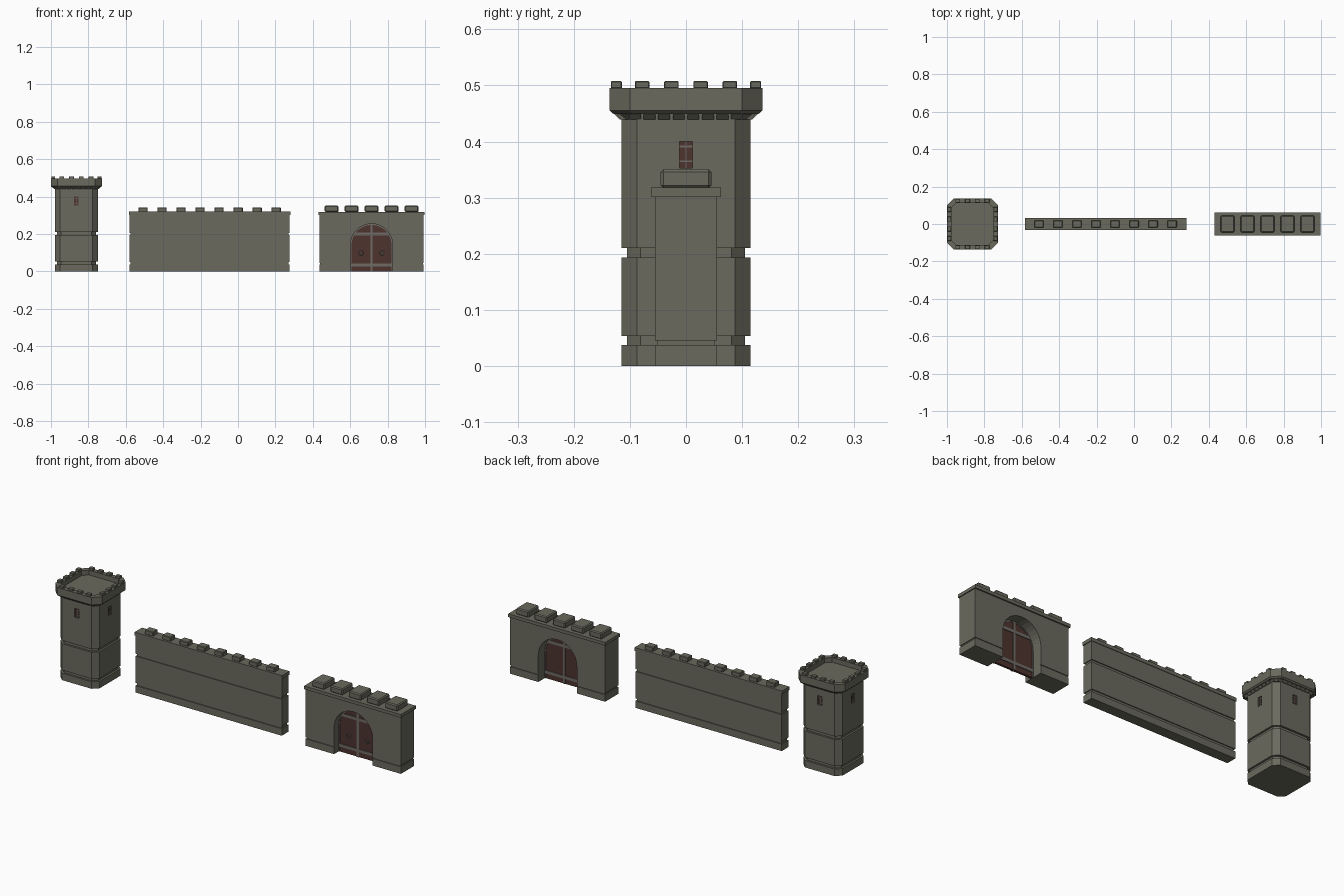
import bpy, bmesh, math
from mathutils import Matrix, Vector

if "Cube" in bpy.data.objects:
    bpy.data.objects.remove(bpy.data.objects["Cube"])


def material(name, rgb):
    m = bpy.data.materials.new(name)
    m.diffuse_color = (*rgb, 1)
    m.use_nodes = True
    m.node_tree.nodes["Principled BSDF"].inputs["Base Color"].default_value = m.diffuse_color
    return m


STONE = material("grey stone", (0.145, 0.143, 0.112))
WOOD = material("dark red wood", (0.075, 0.034, 0.028))
IRON = material("worn iron", (0.16, 0.145, 0.13))


def finish(name, bm, mat, loc=(0, 0, 0)):
    bmesh.ops.recalc_face_normals(bm, faces=bm.faces[:])
    me = bpy.data.meshes.new(name)
    bm.to_mesh(me)
    bm.free()
    me.materials.append(mat)
    ob = bpy.data.objects.new(name, me)
    ob.location = loc
    bpy.context.collection.objects.link(ob)
    return ob


def box(bm, centre, size, rot=0):
    mat = (Matrix.Rotation(rot, 4, 'Z') @ Matrix.Translation(centre)
           @ Matrix.Diagonal((*size, 1)))
    return bmesh.ops.create_cube(bm, size=1, matrix=mat)


def loft(rings):
    """Stack of rectangles (half x, half y, corner chamfer, z), capped."""
    bm = bmesh.new()
    prev = None
    for hx, hy, c, z in rings:
        pts = []
        for sx, sy in ((1, 1), (-1, 1), (-1, -1), (1, -1)):
            if c == 0:
                pts.append((sx * hx, sy * hy))
            else:
                pair = [(sx * hx, sy * (hy - c)), (sx * (hx - c), sy * hy)]
                pts += pair if sx * sy > 0 else pair[::-1]
        ring = [bm.verts.new((x, y, z)) for x, y in pts]
        n = len(ring)
        if prev:
            for i in range(n):
                bm.faces.new((prev[i], prev[(i + 1) % n], ring[(i + 1) % n], ring[i]))
        else:
            bm.faces.new(ring)
        prev = ring
    bm.faces.new(prev)
    return bm


def prism(bm, pts, v0, extrude):
    """Extrude a polygon of 3D points along a vector."""
    a = [bm.verts.new(Vector(p) + Vector(v0)) for p in pts]
    b = [bm.verts.new(v.co + Vector(extrude)) for v in a]
    n = len(a)
    bm.faces.new(a)
    bm.faces.new(b[::-1])
    for i in range(n):
        bm.faces.new((a[i], a[(i + 1) % n], b[(i + 1) % n], b[i]))


def cut(target, cutter):
    cutter.hide_render = True
    mod = target.modifiers.new("cut", 'BOOLEAN')
    mod.operation, mod.solver, mod.object = 'DIFFERENCE', 'EXACT', cutter
    bpy.context.view_layer.objects.active = target
    bpy.ops.object.modifier_apply(modifier=mod.name)
    bpy.data.objects.remove(cutter)


def merlon_row(name, count, pitch, size, z, loc, bevel):
    bm = bmesh.new()
    for i in range(count):
        box(bm, ((i - (count - 1) / 2) * pitch, 0, z + size[2] / 2), size)
    bmesh.ops.bevel(bm, geom=bm.edges[:], offset=bevel, segments=1, affect='EDGES')
    return finish(name, bm, STONE, loc)


def grooves(hx, hy, c, z0, z1, depth, gc):
    """Four rings that make a recessed band."""
    return [(hx, hy, c, z0), (hx - depth, hy - depth, gc, z0),
            (hx - depth, hy - depth, gc, z1), (hx, hy, c, z1)]


QUARTERS = [i * math.pi / 2 for i in range(4)]

# ---- Tower ----
T = (-0.864, 0, 0)
h, c = 0.115, 0.028
tower = finish("tower_body", loft(
    [(h, h, c, 0)] + grooves(h, h, c, 0.037, 0.053, 0.01, 0.024)
    + grooves(h, h, c, 0.193, 0.21, 0.01, 0.024) + [(h, h, c, 0.455)]), STONE, T)
finish("tower_parapet", loft(
    [(0.129, 0.129, 0.033, 0.449), (0.136, 0.136, 0.036, 0.455),
     (0.136, 0.136, 0.036, 0.495), (0.112, 0.112, 0.026, 0.495),
     (0.112, 0.112, 0.026, 0.47)]), STONE, T)

# Tower merlons and corbels
mer, corb = bmesh.new(), bmesh.new()


def corbel(angle, y, base):
    prof = [(base - .005, y, .452), (base + .012, y, .452), (base + .012, y, .448),
            (base + .003, y, .439), (base - .005, y, .439)]
    m = Matrix.Rotation(angle, 3, 'Z')
    prism(corb, [m @ Vector(p) for p in prof], (0, 0, 0), m @ Vector((0, 0.021, 0)))


for a in QUARTERS:
    for i in range(4):
        box(mer, (0.124, (i - 1.5) * 0.052, 0.501), (0.02, 0.026, 0.013), a)
    for i in range(8):
        y = (i - 3.5) * 0.026
        corbel(a, y - 0.0105, h if abs(y) < 0.09 else h - 0.004)
    corbel(a + math.pi / 4, -0.0105, 0.143)
bmesh.ops.bevel(mer, geom=mer.edges[:], offset=0.0015, segments=1, affect='EDGES')
finish("tower_merlons", mer, STONE, T)
finish("tower_corbels", corb, STONE, T)

# Tower windows: recess, wooden shutter and iron bars on each side
rec, shut, bars = bmesh.new(), bmesh.new(), bmesh.new()
for a in QUARTERS:
    box(rec, (0.115, 0, 0.3765), (0.018, 0.024, 0.047), a)
    box(shut, (0.107, 0, 0.3765), (0.004, 0.0238, 0.0468), a)
    box(bars, (0.11, 0, 0.3765), (0.003, 0.002, 0.0466), a)
    for z in (0.365, 0.391):
        box(bars, (0.11, 0, z), (0.003, 0.0236, 0.003), a)
cut(tower, finish("window_cutter", rec, STONE, T))
finish("tower_window_shutters", shut, WOOD, T)
finish("tower_window_bars", bars, IRON, T)

# ---- Wall ----
W = (-0.152, 0, 0)
wx, wy = 0.428, 0.028
finish("wall_body", loft(
    [(wx, wy, 0, 0)] + grooves(wx, wy, 0, 0.037, 0.050, 0.005, 0)
    + grooves(wx, wy, 0, 0.193, 0.206, 0.005, 0) + [(wx, wy, 0, 0.302)]), STONE, W)
finish("wall_cap", loft([(0.432, 0.031, 0, 0.302), (0.432, 0.031, 0, 0.32)]), STONE, W)
merlon_row("wall_merlons", 8, 0.1016, (0.05, 0.04, 0.024), 0.318, W, 0.003)

# ---- Gate ----
G = (0.714, 0, 0)
gx, gy = 0.279, 0.055
gate = finish("gate_body", loft(
    [(gx, gy, 0, 0)] + grooves(gx, gy, 0, 0.037, 0.045, 0.004, 0)
    + [(gx, gy, 0, 0.301)]), STONE, G)
finish("gate_cap", loft([(0.284, 0.062, 0, 0.301), (0.284, 0.062, 0, 0.318)]), STONE, G)
merlon_row("gate_merlons", 5, 0.107, (0.074, 0.09, 0.034), 0.317, G, 0.005)


def arch(r, z0, n=16):
    arc = [(r * math.cos(math.pi * i / n), 0, 0.141 + r * math.sin(math.pi * i / n))
           for i in range(n + 1)]
    return [(r, 0, z0)] + arc + [(-r, 0, z0)]


bm = bmesh.new()
prism(bm, arch(0.113, -0.02), (0, -0.1, 0), (0, 0.2, 0))
cut(gate, finish("arch_cutter", bm, STONE, G))

# Doors with iron straps, arched trim and ring handles
D = -0.008
bm = bmesh.new()
prism(bm, arch(0.1135, 0), (0, D - 0.006, 0), (0, 0.012, 0))
finish("gate_doors", bm, WOOD, G)

bm = bmesh.new()
outer, inner = arch(0.113, 0), arch(0.107, 0)
for i in range(len(outer) - 1):
    prism(bm, [outer[i], outer[i + 1], inner[i + 1], inner[i]],
          (0, D - 0.009, 0), (0, 0.018, 0))
finish("door_trim", bm, IRON, G)

bm = bmesh.new()
box(bm, (0, D, 0.125), (0.012, 0.02, 0.25))
for z, w in ((0.035, 0.222), (0.2, 0.19)):
    box(bm, (0, D, z), (w, 0.019, 0.016))
finish("door_straps", bm, IRON, G)

for side, name in ((-1, "left_handle"), (1, "right_handle")):
    bpy.ops.mesh.primitive_torus_add(
        location=(G[0] + side * 0.055, D - 0.009, 0.098), rotation=(math.pi / 2, 0, 0),
        major_segments=10, minor_segments=5, major_radius=0.010, minor_radius=0.003)
    ob = bpy.context.object
    ob.name = name
    ob.data.materials.append(IRON)
